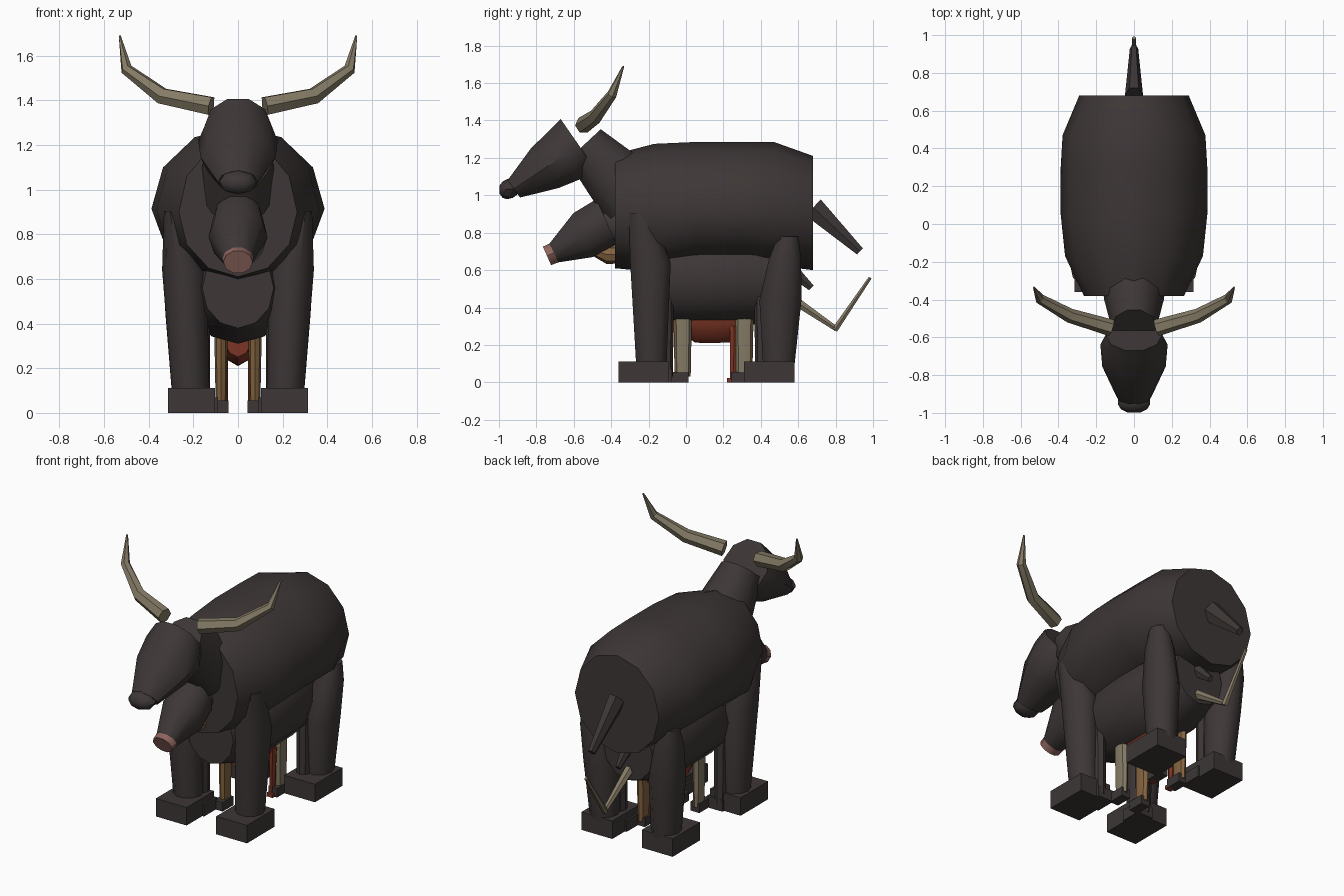
import bpy, bmesh, math
from mathutils import Vector

cube = bpy.data.objects.get("Cube")
if cube:
    bpy.data.objects.remove(cube, do_unlink=True)


def material(name, rgb):
    m = bpy.data.materials.new(name)
    m.use_nodes = True
    m.diffuse_color = (*rgb, 1)
    for node in m.node_tree.nodes:
        if node.type == 'BSDF_PRINCIPLED':
            node.inputs["Base Color"].default_value = (*rgb, 1)
            node.inputs["Roughness"].default_value = 0.8
    return m


hide = material("dark hide", (0.047, 0.038, 0.037))
bone = material("horn bone", (0.23, 0.195, 0.13))
brown = material("warm brown", (0.23, 0.125, 0.05))
red = material("brick red", (0.2, 0.035, 0.018))
pink = material("nose pink", (0.27, 0.13, 0.11))


def finish(name, bm, mat, angle=40):
    bmesh.ops.recalc_face_normals(bm, faces=bm.faces[:])
    mesh = bpy.data.meshes.new(name)
    bm.to_mesh(mesh)
    bm.free()
    mesh.materials.append(mat)
    ob = bpy.data.objects.new(name, mesh)
    bpy.context.collection.objects.link(ob)
    bpy.ops.object.select_all(action='DESELECT')
    ob.select_set(True)
    bpy.context.view_layer.objects.active = ob
    bpy.ops.object.shade_smooth_by_angle(angle=math.radians(angle))
    return ob


def tube(name, sections, mat, sides=10, axis=None, angle=40):
    """Loft capped rings: (x, y, z, half width, upper height[, lower height])."""
    pts = [Vector(s[:3]) for s in sections]
    bm = bmesh.new()
    rings = []
    for i, s in enumerate(sections):
        t = Vector(axis) if axis else pts[min(i + 1, len(pts) - 1)] - pts[max(i - 1, 0)]
        t.normalize()
        ref = Vector((0, 1, 0)) if abs(t.z) > 0.97 else Vector((0, 0, 1))
        u = t.cross(ref).normalized()
        v = u.cross(t)
        ring = []
        for k in range(sides):
            a = math.tau * k / sides
            height = s[4] if math.sin(a) > 0 else s[-1]
            ring.append(bm.verts.new(pts[i] + u * math.cos(a) * s[3] + v * math.sin(a) * height))
        rings.append(ring)
    for a, b in zip(rings, rings[1:]):
        for k in range(sides):
            n = (k + 1) % sides
            bm.faces.new((a[k], a[n], b[n], b[k]))
    bm.faces.new(rings[0])
    bm.faces.new(rings[-1])
    return finish(name, bm, mat, angle)


def box(name, center, size, mat):
    bm = bmesh.new()
    bmesh.ops.create_cube(bm, size=1)
    bmesh.ops.scale(bm, vec=size, verts=bm.verts)
    bmesh.ops.translate(bm, vec=center, verts=bm.verts)
    return finish(name, bm, mat)


# Large animal: barrel, neck, head, nose, tail
tube("large_body", [(0, -.38, .9, .265, .32, .29), (0, -.17, .91, .365, .365, .32),
                    (0, .05, .915, .388, .37, .28), (0, .3, .915, .388, .37, .275),
                    (0, .47, .915, .378, .37, .29), (0, .68, .9, .29, .31, .3)],
     hide, 12, (0, 1, 0))
tube("large_neck", [(0, -.28, 1.0, .175, .21), (0, -.4, 1.115, .158, .17), (0, -.545, 1.27, .12, .128)], hide)
tube("large_head", [(0, -.585, 1.285, .15, .157), (0, -.64, 1.22, .178, .164), (0, -.755, 1.145, .168, .136),
                    (0, -.92, 1.035, .09, .06)], hide, 10, (0, -.82, -.57))
tube("large_nose", [(0, -.9, 1.035, .06, .03), (0, -.925, 1.035, .085, .048), (0, -.955, 1.033, .085, .054),
                    (0, -.98, 1.03, .07, .044), (0, -.998, 1.03, .035, .02)], hide, 8, (0, -1, 0))
tube("large_tail", [(0, .68, .935, .048, .068), (0, .93, .70, .022, .026)], hide, 6)

# Medium animal nested beneath
tube("medium_body", [(0, -.275, .56, .16, .18), (0, -.08, .56, .235, .25), (0, .15, .56, .24, .25),
                     (0, .37, .56, .235, .25), (0, .57, .57, .17, .18)], hide, 12, (0, 1, 0))
tube("medium_head", [(0, -.425, .86, .115, .138), (0, -.55, .787, .132, .135), (0, -.71, .69, .068, .057)],
     hide, 10, (0, -.9, -.4))
tube("medium_neck", [(0, -.3, .82, .1, .11), (0, -.45, .85, .09, .09)], hide)
tube("medium_nose", [(0, -.705, .692, .07, .058), (0, -.743, .676, .066, .057)], pink, 10, (0, -.9, -.4))
tube("medium_tail", [(0, .54, .625, .04, .045), (0, .67, .505, .015, .02)], hide, 6)

# Small animal at the core
tube("small_body", [(0, -.01, .4, .075, .15), (0, .05, .4, .09, .188), (0, .15, .4, .09, .19),
                    (0, .26, .4, .09, .185), (0, .33, .4, .07, .14)], red, 12, (0, 1, 0))
tube("small_neck", [(0, -.33, .685, .048, .05), (0, -.42, .683, .048, .05), (0, -.5, .705, .035, .025)], brown, 8)
tube("small_tail_base", [(0, .54, .465, .03, .03), (0, .805, .285, .015, .015)], bone, 6)
tube("small_tail_tip", [(0, .795, .28, .02, .018), (0, .985, .56, .01, .01)], bone, 6)

for side, s in (("left", 1), ("right", -1)):
    # Swept horns
    tube(f"{side}_horn", [(s * .12, -.55, 1.375, .045, .046), (s * .34, -.485, 1.42, .038, .04),
                          (s * .5, -.395, 1.54, .027, .027), (s * .53, -.335, 1.69, .005, .005)],
         bone, 6, angle=25)
    # Large legs and block hooves
    tube(f"{side}_large_front_leg", [(s * .21, -.185, .05, .083, .083), (s * .24, -.19, .64, .1, .114),
                                     (s * .29, -.245, .905, .042, .064)], hide, 10, (0, 0, 1))
    tube(f"{side}_large_rear_leg", [(s * .21, .495, .05, .083, .085), (s * .225, .505, .44, .1, .118),
                                    (s * .255, .53, .66, .083, .09), (s * .27, .545, .78, .055, .058)],
         hide, 10, (0, 0, 1))
    # toward points from each small leg to the middle of the body
    for end, y, ym, ys, toward in (("front", -.225, -.115, -.018, 1), ("rear", .445, .415, .312, -1)):
        box(f"{side}_large_{end}_hoof", (s * .208, y, .056), (.212, .27, .112), hide)
        # Medium legs and hooves
        tube(f"{side}_medium_{end}_leg", [(s * .165, ym, .03, .04, .045), (s * .17, ym, .46, .045, .05)],
             hide, 8, (0, 0, 1))
        box(f"{side}_medium_{end}_hoof", (s * .145, ym - .025, .035), (.11, .13, .07), hide)
        # Small legs: pale on the outer and body-facing faces, brown elsewhere
        leg = tube(f"{side}_small_{end}_leg", [(s * .075, ys, .03, .025, .043), (s * .077, ys, .4, .03, .05)],
                   brown, 8, (0, 0, 1))
        leg.data.materials.append(bone)
        for p in leg.data.polygons:
            facing = .8 * s * p.normal.x + .6 * toward * p.normal.y
            p.material_index = 1 if facing > .4 else 0
        box(f"{side}_small_{end}_hoof", (s * .072, ys - .02, .028), (.06, .105, .056), hide)
    # Inner red legs with low hooves
    tube(f"{side}_inner_leg", [(s * .06, .253, .02, .015, .02), (s * .065, .258, .3, .02, .028)],
         red, 6, (0, 0, 1))
    box(f"{side}_inner_hoof", (s * .065, .242, .012), (.04, .045, .024), red)
